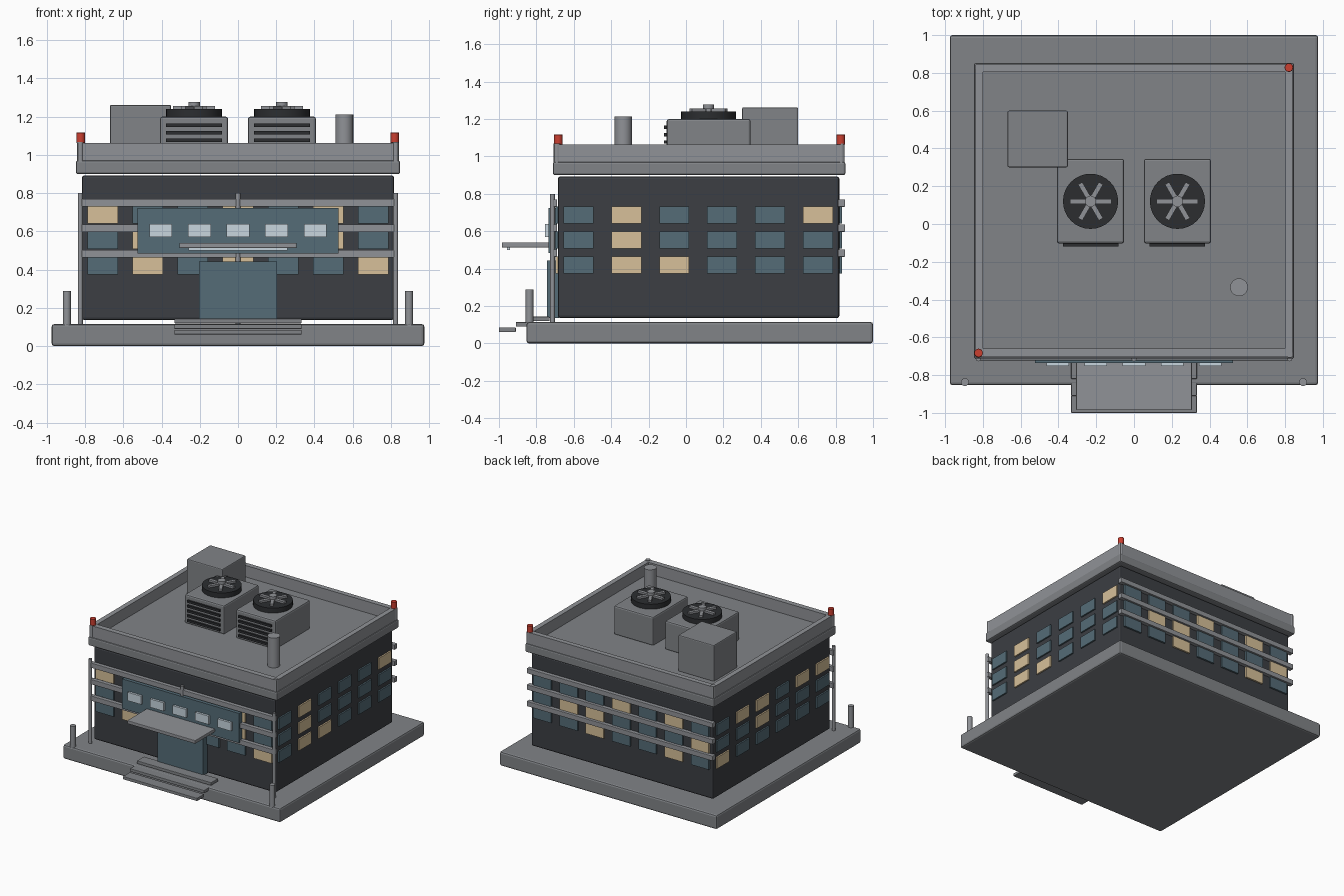
import bpy, math
from mathutils import Matrix

if "Cube" in bpy.data.objects:
    bpy.data.objects.remove(bpy.data.objects["Cube"])


def material(name, rgb):
    m = bpy.data.materials.new(name)
    m.diffuse_color = (*rgb, 1)
    m.use_nodes = True
    m.node_tree.nodes["Principled BSDF"].inputs["Base Color"].default_value = m.diffuse_color
    return m


CONCRETE = material("concrete", (0.22, 0.23, 0.245))
METAL = material("metal", (0.28, 0.29, 0.31))
DARK = material("dark_wall", (0.045, 0.049, 0.057))
BLACK = material("black", (0.025, 0.027, 0.03))
GLASS = material("glass", (0.09, 0.15, 0.185))
LIT = material("lit_window", (0.68, 0.53, 0.32))
PALE = material("pale_panel", (0.58, 0.67, 0.74))
RED = material("red", (0.6, 0.05, 0.03))


def finish(ob, name, mat, bevel, smooth):
    ob.name = name
    ob.data.materials.append(mat)
    if bevel:
        b = ob.modifiers.new("bevel", "BEVEL")
        b.width, b.segments = bevel, 2
    if smooth:
        bpy.ops.object.shade_smooth_by_angle(angle=math.radians(35))
    return ob


def box(name, x, y, z, mat=CONCRETE, bevel=0.0):
    """Box from (min, max) pairs."""
    bpy.ops.mesh.primitive_cube_add(size=1)
    ob = bpy.context.object
    size = Matrix.Diagonal((x[1] - x[0], y[1] - y[0], z[1] - z[0], 1))
    mid = Matrix.Translation((sum(x) / 2, sum(y) / 2, sum(z) / 2))
    ob.data.transform(size)
    ob.matrix_world = mid
    return finish(ob, name, mat, bevel, False)


def cyl(name, x, y, z, r, mat=METAL, n=16, bevel=0.0):
    bpy.ops.mesh.primitive_cylinder_add(vertices=n, radius=r, depth=z[1] - z[0],
                                        location=(x, y, sum(z) / 2))
    return finish(bpy.context.object, name, mat, bevel, True)


# base slab and main walls
box("base_slab", (-.975, .975), (-.853, 1.0), (0, .115), CONCRETE, .014)
box("main_walls", (-.817, .817), (-.685, .82), (.135, .893), DARK, .014)

# roof slab and parapet walls
box("roof_slab", (-.848, .848), (-.712, .852), (.9, .97), CONCRETE, .01)
for s, side in ((-1, "left"), (1, "right")):
    box("parapet_" + side, sorted((s * .8, s * .84)), (-.703, .845), (.96, 1.063), METAL)
box("parapet_front", (-.8, .8), (-.703, -.66), (.96, 1.063), METAL)
box("parapet_back", (-.8, .8), (.805, .845), (.96, 1.063), METAL)

# windows: columns along each wall, rows from top to bottom, lit ones as (column, row)
ROWS = (.687, .553, .42)
XCOLS = [-.708 + .236 * i for i in range(7)]
YCOLS = [-.575 + .256 * i for i in range(6)]
LIT_FRONT = {(0, 0), (1, 1), (5, 0), (5, 1), (3, 0), (1, 2), (3, 2), (6, 2)}
LIT_BACK = {(5, 1), (4, 1), (4, 2), (3, 0), (1, 0), (1, 2), (0, 1)}
LIT_RIGHT = {(1, 0), (5, 0), (1, 1), (1, 2), (2, 2)}
LIT_LEFT = {(4, 0), (3, 0), (1, 0), (0, 0), (3, 1), (5, 2)}
for r, z in enumerate(ROWS):
    zz = (z - .046, z + .046)
    for c, x in enumerate(XCOLS):
        xx = (x - .08, x + .08)
        box("front_window", xx, (-.699, -.67), zz, LIT if (c, r) in LIT_FRONT else GLASS)
        box("back_window", xx, (.80, .834), zz, LIT if (c, r) in LIT_BACK else GLASS)
    for c, y in enumerate(YCOLS):
        yy = (y - .08, y + .08)
        box("right_window", (.8, .829), yy, zz, LIT if (c, r) in LIT_RIGHT else GLASS)
        box("left_window", (-.829, -.8), yy, zz, LIT if (c, r) in LIT_LEFT else GLASS)

# horizontal rails on front and back, posts on the front
for z in (.75, .617, .483):
    zz = (z - .02, z + .02)
    box("front_rail", (-.835, .835), (-.722, -.69), zz, METAL, .003)
    box("back_rail", (-.835, .835), (.812, .85), zz, METAL, .003)
for x in (-.825, 0, .825):
    cyl("front_post", x, -.714, (.115, .8), .013, METAL, 12)

# entrance: fascia with pale panels, door, canopy with lamp, steps
box("entrance_fascia", (-.525, .525), (-.735, -.69), (.483, .723), GLASS)
for i in range(-2, 3):
    box("fascia_panel", (i * .202 - .06, i * .202 + .06), (-.753, -.73), (.57, .638), PALE)
box("entrance_door", (-.205, .205), (-.742, -.68), (.135, .443), GLASS)
box("canopy", (-.306, .306), (-.985, -.73), (.513, .54), METAL, .004)
box("canopy_lamp", (-.26, .26), (-.957, -.94), (.5, .515), PALE)
for i in range(3):
    y, z = -.735 - .09 * i, .143 - .029 * i
    box("step", (-.333, .333), (y - .085 if i < 2 else -1.0, y + .005), (z - .024, z), CONCRETE, .003)
for s in (-1, 1):
    cyl("bollard", s * .895, -.837, (.11, .287), .021, METAL, 16)

# rooftop cooling units with louvres and fans
for x in (-.23, .23):
    box("cooling_unit", (x - .178, x + .178), (-.103, .345), (.965, 1.2), CONCRETE, .012)
    for i in range(5):
        z = 1.155 - .039 * i
        box("louvre", (x - .147, x + .147), (-.118, -.095), (z - .009, z + .009), BLACK)
    cyl("fan_housing", x, .12, (1.195, 1.24), .146, BLACK, 32)
    cyl("fan_hub", x, .12, (1.23, 1.278), .03, METAL, 16)
    for k in range(3):
        b = box("fan_blade", (-.11, .11), (-.013, .013), (1.235, 1.256), METAL)
        b.matrix_world = Matrix.Translation((x, .12, 1.2455)) @ Matrix.Rotation(k * math.pi / 3, 4, "Z")

# stair housing, vent pipe, corner posts and warning lights
box("stair_housing", (-.67, -.35), (.3, .6), (.965, 1.262), CONCRETE, .008)
cyl("vent_pipe", .556, -.335, (.965, 1.212), .047, METAL, 24)
for x in (-.825, .825):
    for y in (-.69, .83):
        cyl("corner_post", x, y, (.96, 1.068), .018, METAL, 12)
for x, y in ((-.823, -.683), (.82, .828)):
    cyl("warning_light", x, y, (1.063, 1.117), .023, RED, 16, .003)
